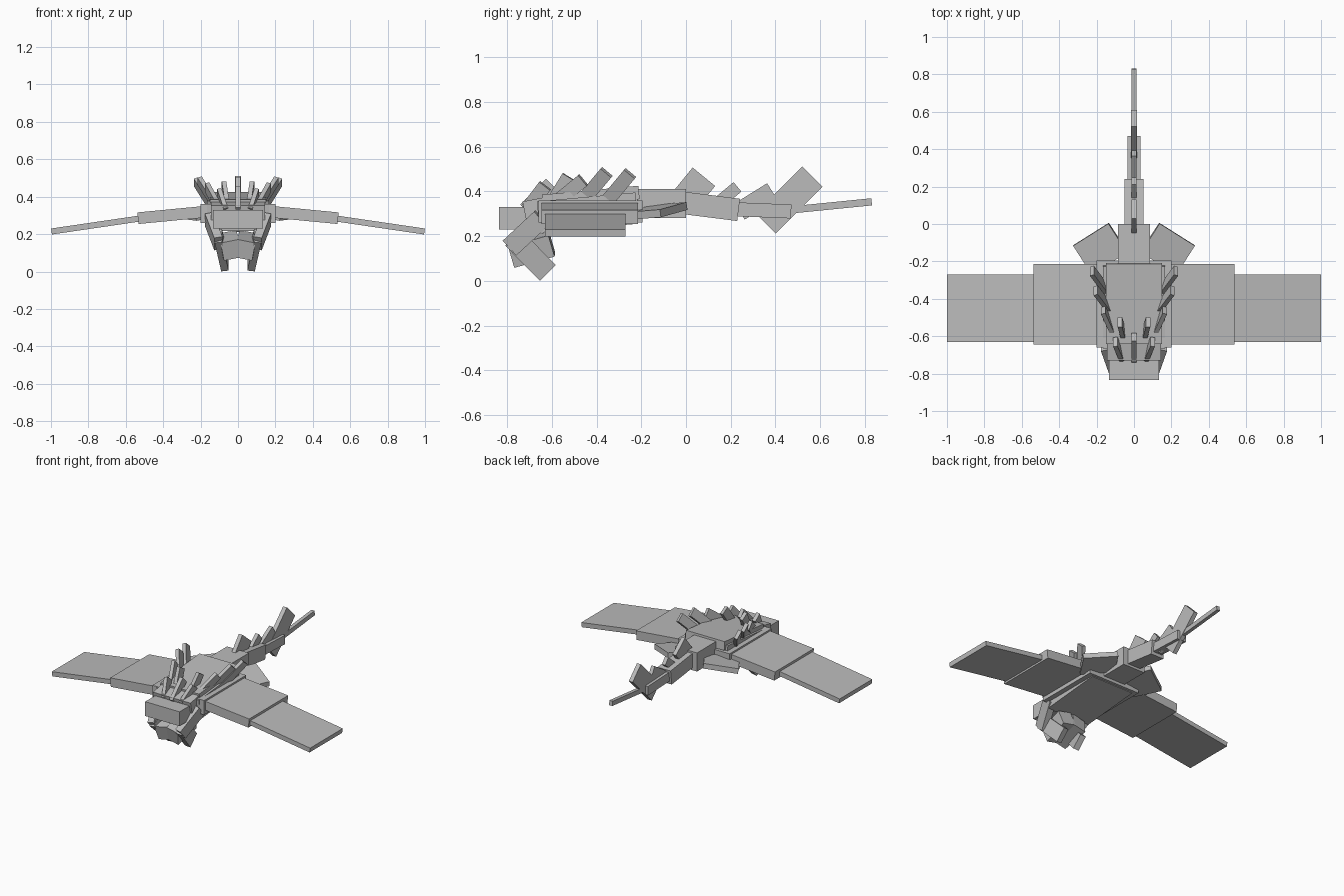
import bpy
import bmesh
from mathutils import Vector, Matrix

cube = bpy.data.objects.get("Cube")
if cube:
    bpy.data.objects.remove(cube, do_unlink=True)

grey = bpy.data.materials.new("stone grey")
grey.use_nodes = True
GREY = (0.5, 0.5, 0.5, 1)
grey.diffuse_color = GREY
grey.node_tree.nodes["Principled BSDF"].inputs["Base Color"].default_value = GREY

X, Z = Vector((1, 0, 0)), Vector((0, 0, 1))


def beam(name, start, end, width, thick, thin=X):
    """Flat-faced box running from start to end; thin is its thickness direction."""
    a, b = Vector(start), Vector(end)
    along = (b - a).normalized()
    thin = (thin - along * thin.dot(along)).normalized()
    side = along.cross(thin)
    turn = Matrix((thin, side, along)).transposed().to_4x4()
    size = Matrix.Diagonal((thick, width, (b - a).length, 1))
    bm = bmesh.new()
    bmesh.ops.create_cube(bm, size=1, matrix=Matrix.Translation((a + b) / 2) @ turn @ size)
    bmesh.ops.recalc_face_normals(bm, faces=bm.faces)
    mesh = bpy.data.meshes.new(name)
    bm.to_mesh(mesh)
    bm.free()
    mesh.materials.append(grey)
    obj = bpy.data.objects.new(name, mesh)
    bpy.context.collection.objects.link(obj)
    return obj


def pair(name, start, end, width, thick, thin=X):
    """The same beam on the left (+x) and right (-x)."""
    for label, s in (("left", 1), ("right", -1)):
        flip = Vector((s, 1, 1))
        beam(f"{label}_{name}", flip * Vector(start), flip * Vector(end),
             width, thick, flip * Vector(thin))


# Body, head and back shell
beam("body", (0, -0.66, 0.285), (0, -0.22, 0.325), 0.33, 0.14, Z)
beam("wing_root", (0, -0.66, 0.31), (0, -0.195, 0.31), 0.4, 0.1, Z)
beam("back_shell", (0, -0.64, 0.355), (0, -0.21, 0.395), 0.3, 0.06, Z)
beam("neck", (0, -0.72, 0.3), (0, -0.62, 0.32), 0.29, 0.11, Z)
beam("head", (0, -0.835, 0.28), (0, -0.66, 0.28), 0.266, 0.1, Z)

# Wings in two drooping sections
pair("inner_wing", (0.15, -0.43, 0.322), (0.535, -0.43, 0.285), 0.43, 0.062, Z)
pair("outer_wing", (0.52, -0.45, 0.284), (0.997, -0.45, 0.214), 0.36, 0.032, Z)

# Splayed hind flaps
pair("hind_flap", (0.13, -0.21, 0.305), (0.23, -0.055, 0.318), 0.225, 0.035,
     Vector((0.2, 0.04, 1)))

# Tapering tail
beam("tail_base", (0, -0.22, 0.345), (0, 0, 0.345), 0.17, 0.13, Z)
beam("tail_middle", (0, -0.01, 0.348), (0, 0.235, 0.317), 0.1, 0.1, Z)
beam("tail_rear", (0, 0.22, 0.32), (0, 0.47, 0.31), 0.07, 0.062, Z)
beam("tail_tip", (0, 0.45, 0.315), (0, 0.83, 0.353), 0.025, 0.032, Z)

# Upright fins along the tail
beam("tail_fin_1", (0, -0.01, 0.355), (0, 0.08, 0.465), 0.13, 0.028)
beam("tail_fin_2", (0, 0.14, 0.345), (0, 0.23, 0.42), 0.055, 0.026)
beam("tail_fin_3", (0, 0.24, 0.31), (0, 0.385, 0.4), 0.085, 0.026)
beam("tail_fin_4", (0, 0.355, 0.257), (0, 0.565, 0.465), 0.128, 0.03)

# Swept spikes on the crest and back
beam("crest_spike", (0, -0.72, 0.32), (0, -0.605, 0.435), 0.06, 0.026)
spikes = {
    "front_spike": ((0.065, -0.71, 0.32), (0.1, -0.63, 0.425)),
    "middle_spike": ((0.058, -0.59, 0.36), (0.075, -0.525, 0.465)),
    "side_spike_front": ((0.115, -0.57, 0.36), (0.165, -0.46, 0.45)),
    "side_spike_middle": ((0.125, -0.46, 0.36), (0.205, -0.355, 0.485)),
    "side_spike_rear": ((0.15, -0.35, 0.36), (0.225, -0.25, 0.48)),
}
for name, (base, tip) in spikes.items():
    pair(name, base, tip, 0.062, 0.024)

# Folded forelegs and jaw beneath the head
pair("foreleg", (0.155, -0.645, 0.28), (0.105, -0.785, 0.15), 0.09, 0.045)
pair("claw", (0.105, -0.77, 0.19), (0.07, -0.62, 0.038), 0.1, 0.04)
pair("jaw", (0.035, -0.78, 0.115), (0.05, -0.6, 0.165), 0.1, 0.1,
     Vector((0.2, 0, 1)))
